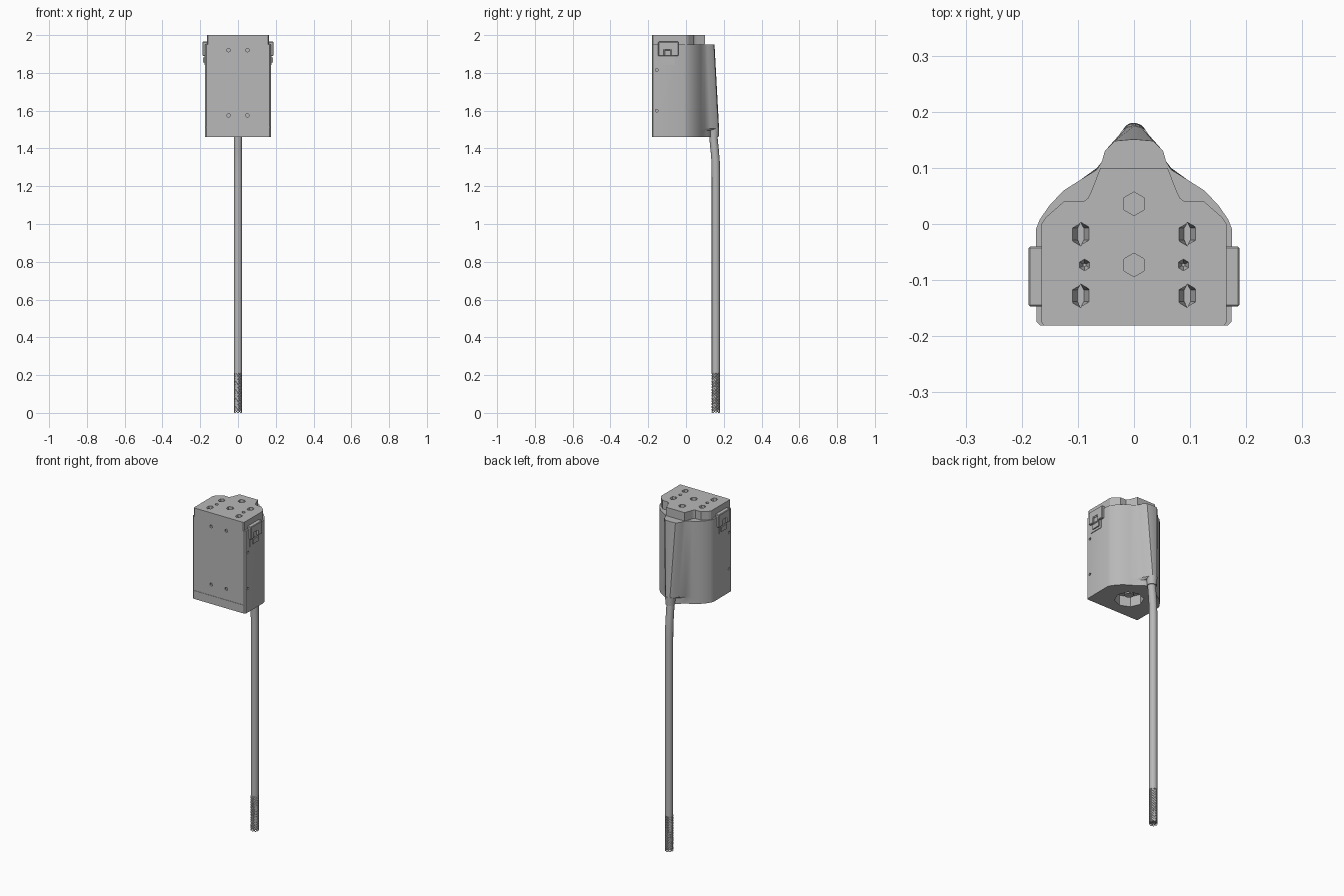
import bpy, bmesh
from math import pi, radians, sin, cos
from mathutils import Matrix, Vector

cube = bpy.data.objects.get("Cube")
if cube:
    bpy.data.objects.remove(cube, do_unlink=True)

GREY = (0.48, 0.48, 0.48, 1)
grey = bpy.data.materials.new("plain grey")
grey.use_nodes = True
grey.diffuse_color = GREY
grey.node_tree.nodes["Principled BSDF"].inputs["Base Color"].default_value = GREY


def finish(name, bm, angle=None):
    bmesh.ops.recalc_face_normals(bm, faces=bm.faces)
    mesh = bpy.data.meshes.new(name)
    bm.to_mesh(mesh)
    bm.free()
    mesh.materials.append(grey)
    ob = bpy.data.objects.new(name, mesh)
    bpy.context.collection.objects.link(ob)
    if angle:
        smooth(ob, angle)
    return ob


def activate(ob):
    bpy.ops.object.select_all(action='DESELECT')
    ob.select_set(True)
    bpy.context.view_layer.objects.active = ob


def smooth(ob, angle):
    activate(ob)
    bpy.ops.object.shade_smooth_by_angle(angle=radians(angle))


def outline(half):
    """Mirror a right-hand half outline into a closed loop."""
    return half + [(-x, y) for x, y in reversed(half) if x > 0]


def loft(bm, rings):
    """Skin a stack of equal-length point rings and cap both ends."""
    loops = [[bm.verts.new(p) for p in ring] for ring in rings]
    n = len(loops[0])
    for a, b in zip(loops, loops[1:]):
        for i in range(n):
            j = (i + 1) % n
            bm.faces.new((a[i], a[j], b[j], b[i]))
    bm.faces.new(loops[0])
    bm.faces.new(loops[-1])


def tube(bm, path, r, sides):
    """Sweep a round section along a path."""
    rings = []
    for i, p in enumerate(path):
        t = (path[min(i + 1, len(path) - 1)] - path[max(i - 1, 0)]).normalized()
        u = Vector((1, 0.3, 0)).cross(t).normalized()
        v = t.cross(u)
        rings.append([p + r * (u * cos(a) + v * sin(a))
                      for a in (2 * pi * k / sides for k in range(sides))])
    loft(bm, rings)


def box(bm, x, y, z):
    size = [b - a for a, b in (x, y, z)]
    mid = [(a + b) / 2 for a, b in (x, y, z)]
    bmesh.ops.create_cube(bm, size=1, matrix=Matrix.Translation(mid) @ Matrix.Diagonal((*size, 1)))


def prism(bm, centre, r, depth, sides=6, axis='Z', r_low=None):
    turn = {'Z': Matrix.Identity(4), 'X': Matrix.Rotation(pi / 2, 4, 'Y'),
            'Y': Matrix.Rotation(pi / 2, 4, 'X')}[axis]
    low = r if r_low is None else r_low
    return bmesh.ops.create_cone(bm, cap_ends=True, segments=sides, radius1=low, radius2=r,
                                 depth=depth, matrix=Matrix.Translation(centre) @ turn)["verts"]


def carve(ob, bm):
    cutter = finish("cutter", bm)
    cutter.hide_render = True
    mod = ob.modifiers.new("cut", 'BOOLEAN')
    mod.operation = 'DIFFERENCE'
    mod.solver = 'EXACT'
    mod.object = cutter
    activate(ob)
    bpy.ops.object.modifier_apply(modifier=mod.name)
    bpy.data.objects.remove(cutter, do_unlink=True)


# Main housing: fixed outline with a rear ridge that narrows downward
FRONT, BOTTOM, SHOULDER, TOP = -0.181, 1.46, 1.95, 2.0
base = [(0.167, FRONT), (0.174, -0.174), (0.175, -0.01), (0.168, 0.008), (0.15, 0.034),
        (0.125, 0.06), (0.095, 0.079)]
foot = [(0.07, 0.094), (0.05, 0.108), (0.035, 0.122), (0.02, 0.13), (0, 0.132)]
low_ridge = [(0.066, 0.1), (0.042, 0.13), (0.027, 0.158), (0.014, 0.171), (0, 0.175)]
high_ridge = [(0.066, 0.097), (0.057, 0.112), (0.052, 0.13), (0.034, 0.148), (0, 0.151)]
bm = bmesh.new()
loft(bm, [[(x, y, z) for x, y in outline(base + ridge)]
          for ridge, z in ((foot, BOTTOM), (foot, 1.495), (low_ridge, 1.505), (high_ridge, SHOULDER))])
housing = finish("housing", bm)

# Housing openings: socket below, screw holes, front seam
bm = bmesh.new()
prism(bm, (0, -0.04, BOTTOM), 0.078, 0.12, 8)
for s in (-1, 1):
    for z in (1.575, 1.92):
        prism(bm, (s * 0.05, FRONT, z), 0.01, 0.02, 6, 'Y')
    for z in (1.6, 1.815):
        prism(bm, (s * 0.175, -0.155, z), 0.008, 0.02, 6, 'X')
box(bm, (-0.2, 0.2), (-0.2, FRONT + 0.002), (1.509, 1.511))
carve(housing, bm)
smooth(housing, 25)

# Hub inside the socket
bm = bmesh.new()
prism(bm, (0, -0.04, 1.505), 0.025, 0.04, 12)
finish("socket_hub", bm, 35)

# Raised top cap
cap_half = [(0.16, FRONT), (0.165, -0.175), (0.165, 0), (0.157, 0.012), (0.125, 0.04),
            (0.09, 0.04), (0.082, 0.046), (0.077, 0.056), (0.06, 0.1)]
bm = bmesh.new()
loft(bm, [[(x, y, z) for x, y in outline(cap_half)] for z in (SHOULDER, TOP)])
cap = finish("top_cap", bm)

# Cap sockets: straight hexes in the middle, slotted and pointed ones at the sides
bm = bmesh.new()
for y in (0.036, -0.073):
    prism(bm, (0, y, TOP), 0.021, 0.06)
for s in (-1, 1):
    for y in (-0.018, -0.128):
        x = s * 0.095
        for v in prism(bm, (x, y, TOP - 0.01), 0.021, 0.04):
            if v.co.z < TOP - 0.02:
                v.co.x = x + (v.co.x - x) * 0.3
    prism(bm, (s * 0.088, -0.073, TOP - 0.007), 0.013, 0.03, r_low=0.003)
carve(cap, bm)

# Side latches with clip window and lower catch
bm = bmesh.new()
box(bm, (0.16, 0.188), (-0.147, -0.04), (1.89, 1.965))
latch = finish("latch", bm)
bm = bmesh.new()
box(bm, (0.181, 0.2), (-0.115, -0.08), (1.88, 1.922))
carve(latch, bm)
bm = bmesh.new()
box(bm, (0.17, 0.185), (-0.12, -0.07), (1.855, 1.882))
box(bm, (0.17, 0.178), (-0.14, -0.06), (1.842, 1.89))
catch = finish("latch_catch", bm)
for ob in (latch, catch):
    if ob is latch:
        bev = ob.modifiers.new("bevel", 'BEVEL')
        bev.width, bev.segments = 0.003, 1
    mir = ob.modifiers.new("mirror", 'MIRROR')
    mir.use_axis[0] = True

# Collar where the cable leaves the housing
bm = bmesh.new()
prism(bm, (0, 0.147, 1.485), 0.029, 0.05, 16, r_low=0.026)
finish("cable_collar", bm, 35)

# Hanging cable
CABLE_Y = 0.158
bm = bmesh.new()
tube(bm, [Vector((0, y, z)) for y, z in ((0.143, 1.5), (0.146, 1.45), (0.152, 1.39),
     (0.157, 1.33), (CABLE_Y, 1.25), (CABLE_Y, 0.21))], 0.022, 16)
finish("cable", bm, 40)

# Braided end: core plus two sets of crossing strands
bm = bmesh.new()
prism(bm, (0, CABLE_Y, 0.112), 0.02, 0.2, 16)
finish("braid_core", bm, 35)
bm = bmesh.new()
STRANDS, STEPS = 8, 40
for way in (-1, 1):
    for k in range(STRANDS):
        path = []
        for i in range(STEPS + 1):
            a = 2 * pi * k / STRANDS + way * i / STEPS * 3.5 * pi
            path.append(Vector((0.0205 * cos(a), CABLE_Y + 0.0205 * sin(a),
                                0.002 + (0.212 - 0.002) * i / STEPS)))
        tube(bm, path, 0.002, 4)
lowest = min(v.co.z for v in bm.verts)
bmesh.ops.translate(bm, verts=bm.verts, vec=(0, 0, -lowest))
finish("braid_strands", bm, 50)
